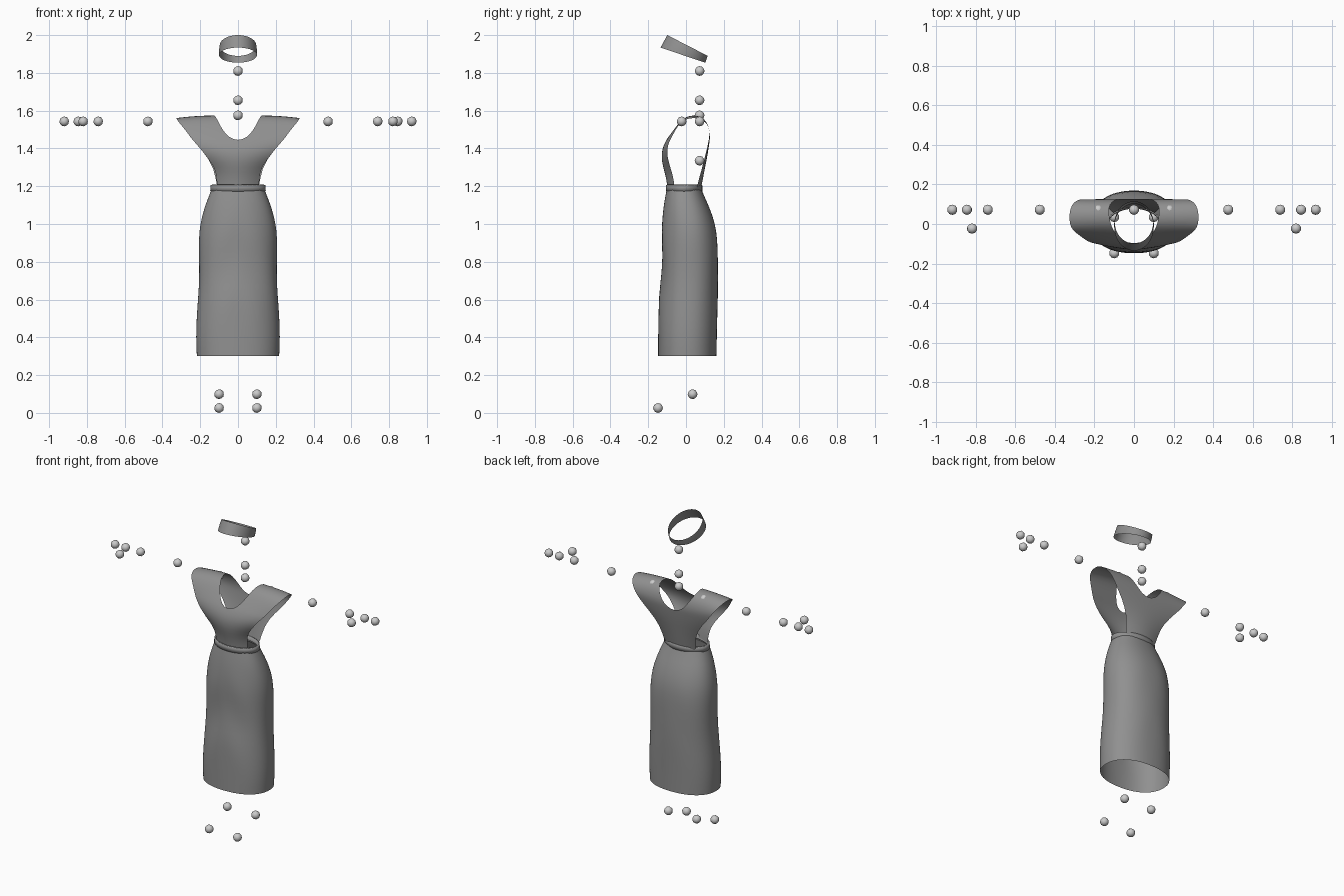
import bpy, bmesh, math

if "Cube" in bpy.data.objects:
    bpy.data.objects.remove(bpy.data.objects["Cube"])


def material(name, v):
    m = bpy.data.materials.new(name)
    m.diffuse_color = (v, v, v, 1)
    m.use_nodes = True
    m.node_tree.nodes["Principled BSDF"].inputs["Base Color"].default_value = m.diffuse_color
    return m


CLOTH = material("mid_grey_cloth", 0.28)
BEAD = material("light_grey_bead", 0.6)


def make_sheet(name, rows, closed, levels, mirror=False):
    """Skin a grid of points, with optional closing, mirroring and smoothing."""
    n = len(rows[0])
    faces = []
    for i in range(len(rows) - 1):
        for j in range(n if closed else n - 1):
            k = (j + 1) % n
            faces.append((i * n + j, i * n + k, (i + 1) * n + k, (i + 1) * n + j))
    me = bpy.data.meshes.new(name)
    me.from_pydata([p for r in rows for p in r], [], faces)
    me.materials.append(CLOTH)
    for p in me.polygons:
        p.use_smooth = True
    ob = bpy.data.objects.new(name, me)
    bpy.context.collection.objects.link(ob)
    if mirror:
        mod = ob.modifiers.new("mirror", 'MIRROR')
        mod.use_clip = True
        mod.merge_threshold = 0.0005
    if levels:
        mod = ob.modifiers.new("smooth", 'SUBSURF')
        mod.levels = mod.render_levels = levels
    return ob


def oval(half_x, y0, y1, z, power=2.0, n=32):
    """Rounded cross-section between front y0 and back y1."""
    pts = []
    for j in range(n):
        a = math.tau * j / n
        c, s = math.cos(a), math.sin(a)
        c = math.copysign(abs(c) ** (2 / power), c)
        s = math.copysign(abs(s) ** (2 / power), s)
        pts.append((half_x * c, (y0 + y1) / 2 + (y1 - y0) / 2 * s, z))
    return pts


# Skirt: half width, front y, back y, height
SKIRT = [(0.219, -0.149, 0.162, 0.30), (0.224, -0.149, 0.164, 0.40),
         (0.219, -0.147, 0.167, 0.52), (0.211, -0.142, 0.169, 0.62),
         (0.206, -0.130, 0.170, 0.72), (0.207, -0.127, 0.170, 0.82),
         (0.209, -0.130, 0.167, 0.92), (0.201, -0.127, 0.155, 1.00),
         (0.181, -0.120, 0.128, 1.08), (0.158, -0.111, 0.100, 1.14),
         (0.140, -0.102, 0.082, 1.185)]
skirt_rows = []
for w, y0, y1, z in SKIRT:
    row = []
    fade = math.sin(math.pi * (z - 0.3) / 0.885)
    for x, y, h in oval(w, y0, y1, z, 2.25):
        # soft diagonal folds, mostly on the front
        f = 0.004 * fade * math.sin(abs(x) * 28 + z * 16) * (1 if y < 0 else 0.3)
        row.append((x * (1 + f), y + (f if y < 0 else -f), h))
    skirt_rows.append(row)
make_sheet("skirt", skirt_rows, True, 1)

# Waistband with a folded-in top edge
make_sheet("waistband", [oval(0.138, -0.100, 0.080, 1.172),
                         oval(0.147, -0.107, 0.087, 1.174),
                         oval(0.146, -0.106, 0.086, 1.205),
                         oval(0.138, -0.100, 0.080, 1.208),
                         oval(0.134, -0.096, 0.077, 1.180)], True, 0)

# Bodice from front waist over the shoulder to back waist:
# y, z, neckline x, armhole x, sideways wrap in y
BODICE = [(-0.098, 1.190, 0, 0.112, 0.040), (-0.106, 1.25, 0, 0.112, 0.038),
          (-0.121, 1.30, 0, 0.125, 0.038), (-0.131, 1.35, 0, 0.160, 0.033),
          (-0.126, 1.40, 0, 0.200, 0.025), (-0.107, 1.440, 0, 0.235, 0.02),
          (-0.097, 1.457, 0.050, 0.250, 0.02), (-0.065, 1.50, 0.083, 0.280, 0.01),
          (-0.030, 1.545, 0.106, 0.312, 0), (0.0, 1.568, 0.118, 0.325, 0),
          (0.040, 1.577, 0.126, 0.328, 0), (0.080, 1.569, 0.130, 0.322, 0),
          (0.112, 1.540, 0.115, 0.305, 0), (0.127, 1.49, 0.083, 0.272, 0),
          (0.127, 1.457, 0.050, 0.247, -0.005), (0.125, 1.440, 0, 0.235, -0.005),
          (0.117, 1.38, 0, 0.182, -0.01), (0.101, 1.30, 0, 0.125, -0.015),
          (0.080, 1.190, 0, 0.112, -0.025)]
COLS = 8
bodice_rows = []
for y, z, inner, outer, wrap in BODICE:
    row = []
    for j in range(COLS + 1):
        t = j / COLS
        x = inner + (outer - inner) * t
        droop = 0.014 * t * t * max(0, (z - 1.5) / 0.077)
        row.append((x, y + wrap * (x / outer) ** 2, z - droop))
    bodice_rows.append(row)
make_sheet("bodice", bodice_rows, False, 1, mirror=True)

# Tilted headband, taller at the front
lower, upper = [], []
for j in range(48):
    a = math.tau * j / 48
    x, t = 0.1 * math.cos(a), (1 + math.sin(a)) / 2
    lower.append((x, -0.135 + 0.237 * t, 1.934 - 0.080 * t))
    upper.append((x * 0.97, -0.099 + 0.214 * t, 2.0 - 0.110 * t))
middle = [tuple((p + q) / 2 * (1.02 if k == 0 else 1) for k, (p, q) in enumerate(zip(a, b)))
          for a, b in zip(lower, upper)]
make_sheet("headband", [lower, middle, upper], True, 0)


# Marker beads
def bead(name, x, y, z):
    bm = bmesh.new()
    bmesh.ops.create_icosphere(bm, subdivisions=2, radius=0.026)
    for f in bm.faces:
        f.smooth = True
    me = bpy.data.meshes.new(name)
    bm.to_mesh(me)
    bm.free()
    me.materials.append(BEAD)
    ob = bpy.data.objects.new(name, me)
    ob.location = (x, y, z)
    bpy.context.collection.objects.link(ob)


for z in (1.335, 1.575, 1.655, 1.81):
    bead("spine_bead", 0, 0.072, z)
for side in (-1, 1):
    for x in (0.18, 0.477, 0.74, 0.846, 0.92):
        bead("arm_bead", side * x, 0.072, 1.543)
    bead("thumb_bead", side * 0.82, -0.023, 1.543)
    bead("ankle_bead", side * 0.1, 0.035, 0.099)
    bead("toe_bead", side * 0.1, -0.148, 0.026)
